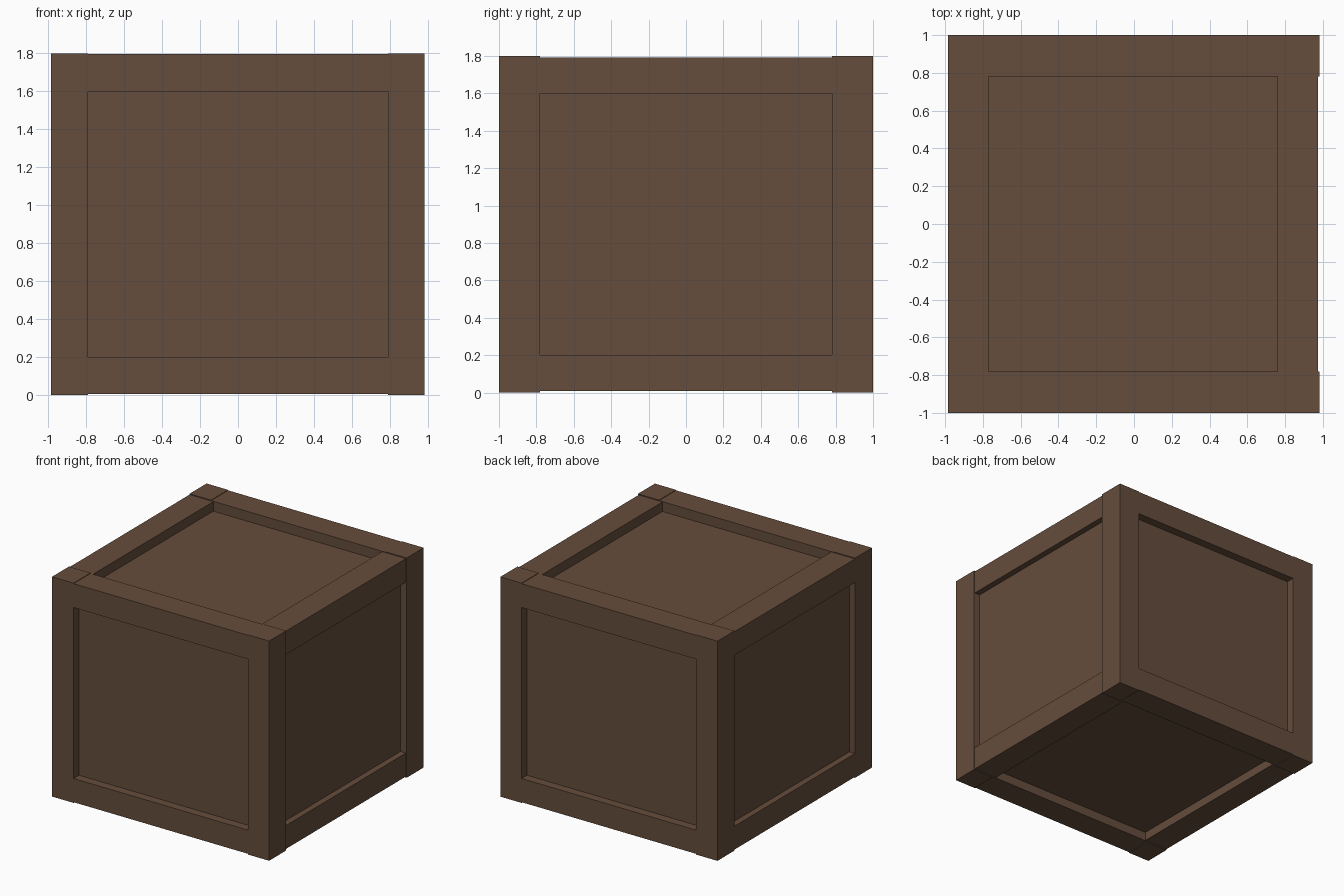
import bpy

if "Cube" in bpy.data.objects:
    bpy.data.objects.remove(bpy.data.objects["Cube"])

wood = bpy.data.materials.new("brown wood")
wood.diffuse_color = (0.13, 0.074, 0.045, 1)
wood.use_nodes = True
wood.node_tree.nodes["Principled BSDF"].inputs["Base Color"].default_value = wood.diffuse_color


def box(name, x, y, z):
    """Box from (min, max) ranges."""
    v = [(a, b, c) for c in z for b in y for a in x]
    f = [(0, 2, 3, 1), (4, 5, 7, 6), (0, 1, 5, 4),
         (2, 6, 7, 3), (0, 4, 6, 2), (1, 3, 7, 5)]
    me = bpy.data.meshes.new(name)
    me.from_pydata(v, [], f)
    me.materials.append(wood)
    ob = bpy.data.objects.new(name, me)
    bpy.context.collection.objects.link(ob)
    return ob


# recessed panels: one inner body
box("inner_panels", (-0.935, 0.925), (-0.93, 0.93), (0.08, 1.715))

front, back = (-1.0, -0.78), (0.78, 1.0)
left, right = (-0.985, -0.79), (0.79, 0.982)

# corner posts
for yn, y in (("front", front), ("back", back)):
    for xn, x in (("left", left), ("right", right)):
        box(f"{yn}_{xn}_post", x, y, (0, 1.8))

# rails along the front and back, top and bottom
for yn, y in (("front", front), ("back", back)):
    box(f"{yn}_bottom_rail", (-0.79, 0.79), y, (0.006, 0.2))
    box(f"{yn}_top_rail", (-0.79, 0.79), y, (1.6, 1.796))

# rails along the sides, set slightly to the left
for xn, x in (("left", (-0.985, -0.77)), ("right", (0.76, 0.975))):
    box(f"{xn}_bottom_rail", x, (-0.78, 0.78), (0.008, 0.2))
    box(f"{xn}_top_rail", x, (-0.78, 0.78), (1.6, 1.793))
